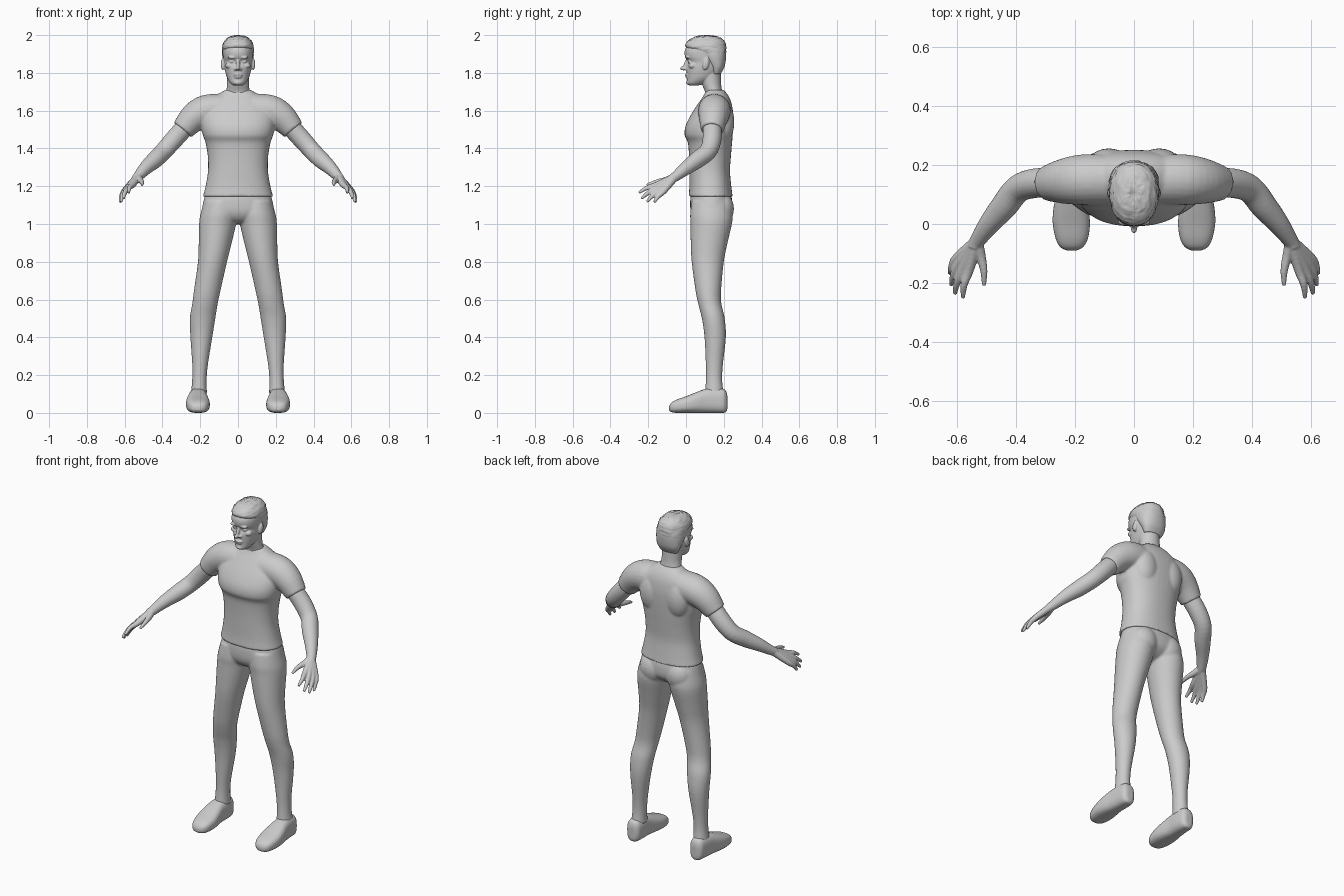
import bpy, bmesh, math, random
from mathutils import Vector, Matrix

random.seed(4)
grey = bpy.data.materials.new("plain grey")
grey.diffuse_color = (0.6, 0.6, 0.6, 1)
SIDES = (1, -1)


def smooth_rows(rows, steps=5):
    """Catmull-Rom interpolation between rows of numbers."""
    out = []
    for i in range(len(rows) - 1):
        a, b, c, d = (rows[max(i - 1, 0)], rows[i], rows[i + 1], rows[min(i + 2, len(rows) - 1)])
        for k in range(steps):
            t = k / steps
            out.append([0.5 * (2 * q + (r - p) * t + (2 * p - 5 * q + 4 * r - s) * t * t
                               + (3 * q - p - 3 * r + s) * t ** 3) for p, q, r, s in zip(a, b, c, d)])
    return out + [list(rows[-1])]


def loft(bm, rings, n=2.0, seg=40):
    """Skin superellipse rings given as (centre, half axis, half axis)."""
    loops = []
    for c, u, v in rings:
        loop = []
        for i in range(seg):
            a = 2 * math.pi * i / seg
            ca, sa = math.cos(a), math.sin(a)
            loop.append(bm.verts.new(c + u * math.copysign(abs(ca) ** (2 / n), ca)
                                     + v * math.copysign(abs(sa) ** (2 / n), sa)))
        loops.append(loop)
    for p, q in zip(loops, loops[1:]):
        for i in range(seg):
            j = (i + 1) % seg
            bm.faces.new((p[i], p[j], q[j], q[i]))
    bm.faces.new(loops[0])
    bm.faces.new(loops[-1])


def stack(bm, rows, side=1, n=2.0, along="z"):
    """Loft rows of (height, x0, x1, lo, hi), stacked along z or y."""
    rings = []
    for h, x0, x1, lo, hi in smooth_rows(rows):
        cx, m = side * (x0 + x1) / 2, (lo + hi) / 2
        c = Vector((cx, m, h)) if along == "z" else Vector((cx, h, m))
        v = Vector((0, 1, 0)) if along == "z" else Vector((0, 0, 1))
        rings.append((c, Vector(((x1 - x0) / 2, 0, 0)), v * (hi - lo) / 2))
    loft(bm, rings, n)


def sym(rows):
    return [(z, -w, w, f, b) for z, w, f, b in rows]


def tube(bm, rows, side=1, seg=24):
    """Round limb through rows of (x, y, z, radius)."""
    rows = smooth_rows(rows, 4)
    pts = [Vector((side * r[0], r[1], r[2])) for r in rows]
    rings = []
    for i, p in enumerate(pts):
        t = (pts[min(i + 1, len(pts) - 1)] - pts[max(i - 1, 0)]).normalized()
        u = t.cross(Vector((0.3 * side, 0.9, 0.3))).normalized()
        rings.append((p, u * rows[i][3], t.cross(u) * rows[i][3]))
    loft(bm, rings, 2, seg)


def ball(bm, centre, radii, tilt=0):
    m = Matrix.Translation(centre) @ Matrix.Rotation(tilt, 4, "X") @ Matrix.Diagonal((*radii, 1))
    bmesh.ops.create_uvsphere(bm, u_segments=24, v_segments=14, radius=1, matrix=m)


def finish(name, bm, voxel=0, relax=0):
    bmesh.ops.recalc_face_normals(bm, faces=bm.faces)
    me = bpy.data.meshes.new(name)
    bm.to_mesh(me)
    bm.free()
    me.materials.append(grey)
    ob = bpy.data.objects.new(name, me)
    bpy.context.collection.objects.link(ob)
    for p in me.polygons:
        p.use_smooth = True
    if voxel:
        r = ob.modifiers.new("fuse", "REMESH")
        r.mode, r.voxel_size, r.use_smooth_shade = "VOXEL", voxel, True
        s = ob.modifiers.new("relax", "SMOOTH")
        s.factor, s.iterations = 0.5, relax
    return ob


# Shirt: torso, shoulder blades and short sleeves
bm = bmesh.new()
stack(bm, sym([(1.145, .186, .014, .247), (1.20, .172, .018, .24), (1.28, .159, .018, .233),
               (1.36, .16, .016, .238), (1.43, .172, .01, .244), (1.47, .186, -.007, .247),
               (1.52, .195, -.002, .25), (1.58, .195, .027, .25), (1.64, .165, .066, .241),
               (1.68, .115, .093, .224), (1.71, .068, .108, .2)]), n=2.3)
for s in SIDES:
    ball(bm, (s * .085, .2, 1.54), (.075, .056, .11))
    tube(bm, [(.08, .15, 1.605, .085), (.17, .15, 1.597, .086), (.235, .145, 1.562, .077),
              (.293, .138, 1.498, .06)], s)
finish("shirt", bm, .007, 4)

# Trousers: hips, legs and seat
bm = bmesh.new()
stack(bm, sym([(1.18, .165, .03, .232), (1.12, .183, .022, .245), (1.06, .186, .026, .24),
               (1.02, .12, .05, .2), (1.0, .05, .09, .15)]), n=2.2)
for s in SIDES:
    stack(bm, [(1.12, .005, .18, .03, .235), (1.05, .002, .199, .022, .246), (1.0, .01, .206, .024, .243),
               (.9, .033, .208, .025, .22), (.8, .058, .212, .03, .2), (.65, .092, .233, .05, .186),
               (.58, .107, .242, .064, .187), (.5, .12, .255, .084, .205), (.4, .136, .252, .098, .211),
               (.25, .16, .242, .105, .195), (.17, .166, .243, .105, .192), (.1, .164, .25, .1, .2)], s)
    ball(bm, (s * .085, .19, 1.08), (.08, .064, .085))
finish("trousers", bm, .007, 4)

# Shoes
bm = bmesh.new()
for s in SIDES:
    stack(bm, [(-.09, .195, .228, .014, .035), (-.078, .172, .25, .004, .054), (-.05, .156, .265, 0, .07),
               (0, .149, .275, 0, .088), (.05, .154, .273, 0, .108), (.1, .162, .264, 0, .126),
               (.15, .163, .258, 0, .132), (.195, .168, .253, 0, .128), (.212, .178, .243, .004, .115),
               (.219, .192, .228, .02, .09)], s, n=2.7, along="y")
finish("shoes", bm, .005, 3)

# Arms with hands; each finger starts at the wrist so the palm fuses
bm = bmesh.new()
WRIST = (.532, -.06, 1.248)
FINGERS = [((.558, -.155, 1.207), (.575, -.205, 1.192), (.579, -.25, 1.165)),
           ((.578, -.15, 1.194), (.598, -.196, 1.168), (.606, -.236, 1.135)),
           ((.592, -.135, 1.183), (.611, -.175, 1.152), (.619, -.207, 1.117)),
           ((.6, -.116, 1.176), (.617, -.147, 1.146), (.624, -.168, 1.115)),
           ((.518, -.11, 1.232), (.508, -.16, 1.222), (.508, -.208, 1.207))]
for s in SIDES:
    tube(bm, [(.265, .138, 1.53, .05), (.335, .138, 1.452, .05), (.393, .118, 1.387, .047),
              (.44, .06, 1.34, .045), (.49, 0, 1.295, .036), (*WRIST, .026), (.54, -.08, 1.24, .024)], s)
    for knuckle, mid, tip in FINGERS:
        tube(bm, [(*WRIST, .022), (*knuckle, .0165), (*mid, .0125), (*tip, .007)], s, 14)
finish("arms_and_hands", bm, .004, 3)

# Head: skull, neck, ears and face
bm = bmesh.new()
stack(bm, sym([(1.66, .08, .1, .21), (1.70, .064, .1, .193), (1.74, .058, .085, .186),
               (1.80, .058, .07, .184)]))
stack(bm, sym([(1.732, .022, .02, .06), (1.745, .04, .006, .1), (1.77, .056, .006, .145),
               (1.80, .066, .004, .176), (1.83, .072, .003, .195), (1.858, .075, .011, .203),
               (1.885, .078, -.005, .207), (1.92, .079, -.006, .208), (1.955, .07, .015, .195),
               (1.98, .04, .05, .16)]), n=2.2)
ball(bm, (0, .0, 1.845), (.01, .012, .03), -.3)
ball(bm, (0, -.012, 1.824), (.011, .02, .011))
ball(bm, (0, .007, 1.789), (.025, .014, .006))
ball(bm, (0, .009, 1.777), (.021, .013, .006))
ball(bm, (0, .018, 1.748), (.022, .018, .013))
for s in SIDES:
    ball(bm, (s * .014, .003, 1.82), (.008, .012, .008))
    ball(bm, (s * .032, .008, 1.881), (.024, .014, .007))
    ball(bm, (s * .032, .022, 1.86), (.014, .013, .009))
    ball(bm, (s * .045, .035, 1.838), (.022, .022, .016))
    ball(bm, (s * .08, .105, 1.847), (.011, .017, .032), -.2)
finish("head", bm, .004, 2)

# Short tousled hair, hairline rising towards the forehead
bm = bmesh.new()
stack(bm, sym([(1.795, .056, .135, .184), (1.83, .072, .122, .203), (1.87, .081, .088, .211),
               (1.905, .084, .055, .213), (1.935, .084, .0, .213), (1.96, .077, .002, .207),
               (1.98, .062, .025, .19), (1.992, .043, .05, .168), (1.998, .015, .09, .13)]), n=2.2)
for v in bm.verts:
    if v.co.z > 1.9:
        v.co += Vector([random.uniform(-.0025, .0025) for _ in range(3)])
finish("hair", bm)
